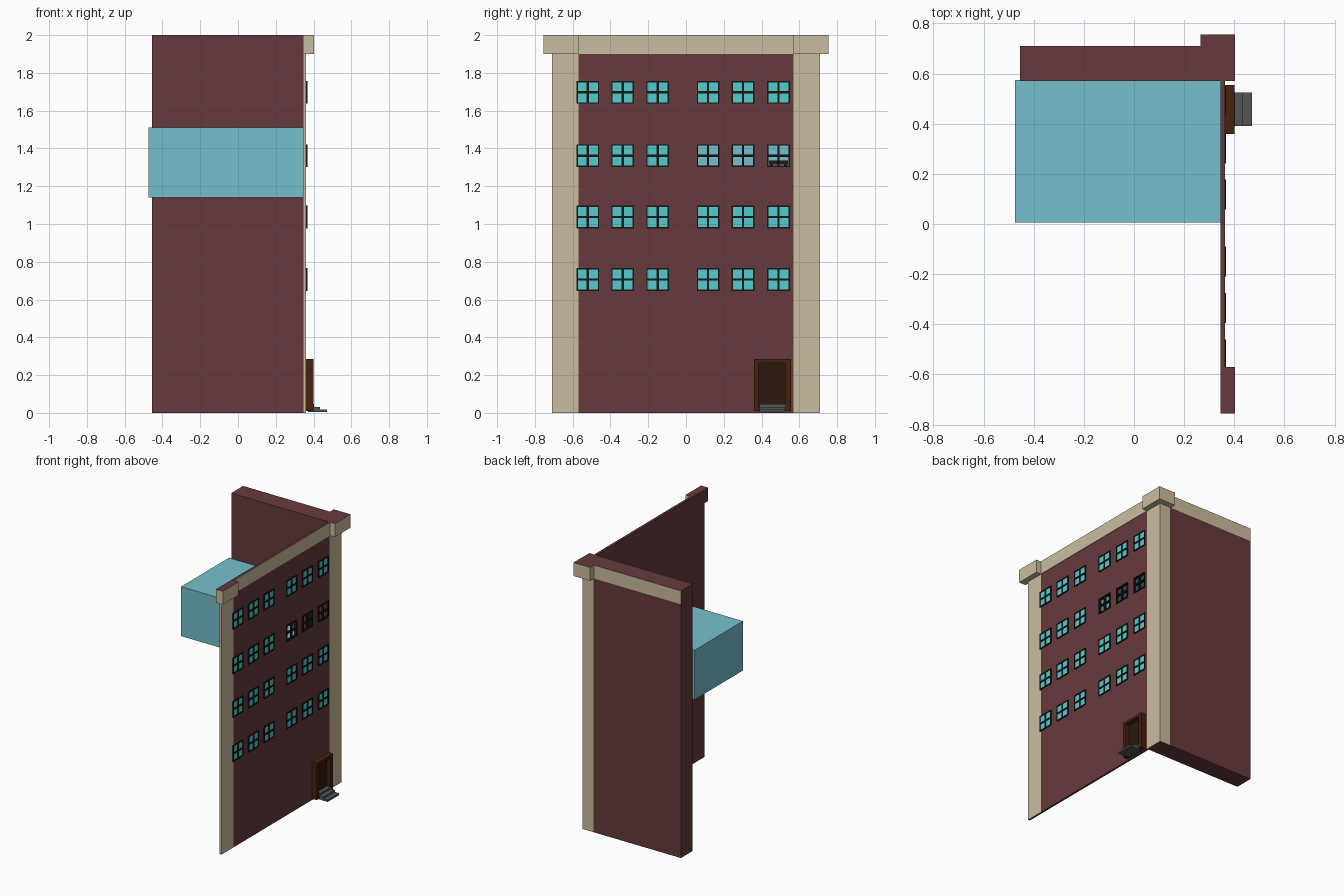
import bpy, bmesh
from mathutils import Vector

if "Cube" in bpy.data.objects:
    bpy.data.objects.remove(bpy.data.objects["Cube"])


def material(name, rgb):
    m = bpy.data.materials.new(name)
    m.diffuse_color = tuple((c / 255) ** 2.2 for c in rgb) + (1,)
    m.use_nodes = True
    m.node_tree.nodes["Principled BSDF"].inputs["Base Color"].default_value = m.diffuse_color
    return m


BRICK = material("brick", (102, 60, 62))
STONE = material("stone", (201, 187, 158))
GLASS = material("glass", (84, 203, 203))
ROOM = material("room_blue", (116, 190, 202))
BLACK = material("frame_black", (28, 28, 28))
WOOD = material("door_wood", (70, 40, 22))
DARK = material("dark_wood", (48, 30, 22))
GREY = material("step_grey", (85, 85, 85))

AXES = {"+x": (1, 0, 0), "-x": (-1, 0, 0), "+y": (0, 1, 0),
        "-y": (0, -1, 0), "+z": (0, 0, 1), "-z": (0, 0, -1)}


def boxes(name, spans, mat, alt=None, alt_sides=(), drop=()):
    """One object of boxes (x0,x1,y0,y1,z0,z1); alt_sides get alt, drop sides are removed."""
    bm = bmesh.new()
    for x0, x1, y0, y1, z0, z1 in spans:
        for v in bmesh.ops.create_cube(bm, size=1)["verts"]:
            v.co = ((x0 + x1) / 2 + v.co.x * (x1 - x0),
                    (y0 + y1) / 2 + v.co.y * (y1 - y0),
                    (z0 + z1) / 2 + v.co.z * (z1 - z0))
    bm.normal_update()
    gone = []
    for f in bm.faces:
        side = next(k for k, a in AXES.items() if f.normal.dot(Vector(a)) > 0.9)
        f.material_index = int(side in alt_sides)
        if side in drop:
            gone.append(f)
    bmesh.ops.delete(bm, geom=gone, context="FACES")
    me = bpy.data.meshes.new(name)
    bm.to_mesh(me)
    bm.free()
    me.materials.append(mat)
    if alt:
        me.materials.append(alt)
    ob = bpy.data.objects.new(name, me)
    bpy.context.collection.objects.link(ob)
    return ob


XB, XF = 0.345, 0.36            # back and front of the facade
W = 0.06                        # half window size
COLS = (-0.52, -0.335, -0.15, 0.117, 0.302, 0.49)
ROWS = (0.706, 1.037, 1.362, 1.697)


def is_open(y, z):
    return z == ROWS[2] and y > 0


# Facade with three real openings into the room
facade = boxes("facade_wall", [(XB, XF, -0.57, 0.57, 0, 1.9)], BRICK)
cutter = boxes("opening_cutter", [(0.3, 0.4, y - 0.055, y + 0.055, ROWS[2] - 0.055, ROWS[2] + 0.055)
                                  for y in COLS[3:]], BRICK)
cutter.hide_render = True
cutter.hide_set(True)
mod = facade.modifiers.new("openings", "BOOLEAN")
mod.operation = "DIFFERENCE"
mod.object = cutter
mod.solver = "EXACT"

# Side wall and its flush stone band
boxes("side_wall", [(-0.455, 0.27, 0.57, 0.71, 0, 1.9)], BRICK)
boxes("side_cornice", [(-0.455, 0.27, 0.57, 0.71, 1.9, 2)], BRICK, STONE, ("+y",))

# Stone pillars
boxes("corner_pillar", [(0.27, XF, 0.57, 0.71, 0, 1.9)], BRICK, STONE, ("+x", "+y"))
boxes("end_pillar", [(XB, XF, -0.71, -0.57, 0, 1.9)], BRICK, STONE, ("+x", "-y"))

# Cornice with end blocks
boxes("facade_cornice", [(XB, 0.363, -0.57, 0.57, 1.9, 2)], BRICK, STONE, ("+x", "-z"))
boxes("end_block", [(XB, 0.403, -0.755, -0.57, 1.9, 2)], BRICK, STONE, ("+x", "+y", "-y", "-z"))
boxes("corner_block_front", [(XB, 0.403, 0.57, 0.755, 1.9, 2)], BRICK, STONE,
      ("+x", "+y", "-y", "-z"), drop=("-x",))
boxes("corner_block_back", [(0.265, XB, 0.57, 0.755, 1.9, 2)], BRICK, STONE,
      ("-x", "+y", "-z"), drop=("+x",))

# Windows: border, cross bars, panes
bars, panes = [], []
for z in ROWS:
    for y in COLS:
        x0, x1, t, b = 0.352, 0.367, 0.007, 0.006
        bars += [(x0, x1, y - W, y - W + t, z - W, z + W),
                 (x0, x1, y + W - t, y + W, z - W, z + W),
                 (x0, x1, y - W + t, y + W - t, z - W, z - W + t),
                 (x0, x1, y - W + t, y + W - t, z + W - t, z + W),
                 (x0, x1, y - b, y + b, z - W + t, z + W - t),
                 (x0, x1, y - W + t, y + W - t, z - b, z + b)]
        if not is_open(y, z):
            panes.append((0.355, 0.363, y - W + t, y + W - t, z - W + t, z + W - t))
boxes("window_frames", bars, BLACK)
boxes("window_panes", panes, GLASS)

# Hollow room behind the open windows, with a small table
boxes("room", [(-0.475, XB, 0.005, 0.575, 1.14, 1.51)], ROOM, drop=("+x",))
boxes("table", [(0.15, 0.29, 0.44, 0.54, 1.315, 1.335)] +
      [(x, x + 0.015, y, y + 0.015, 1.14, 1.315) for x in (0.155, 0.27) for y in (0.445, 0.52)], DARK)

# Entrance door
boxes("door_frame", [(XF, 0.4, 0.36, 0.387, 0.01, 0.285),
                     (XF, 0.4, 0.525, 0.555, 0.01, 0.285),
                     (XF, 0.4, 0.387, 0.525, 0.265, 0.285),
                     (XF, 0.4, 0.387, 0.525, 0.01, 0.025)], WOOD)
boxes("door_panel", [(XF, 0.37, 0.387, 0.525, 0.025, 0.265)], DARK)

# Entrance steps
boxes("steps", [(0.37, x, 0.39, 0.525, z, z + 0.014)
                for x, z in ((0.47, 0.004), (0.435, 0.018), (0.402, 0.032))], GREY)
